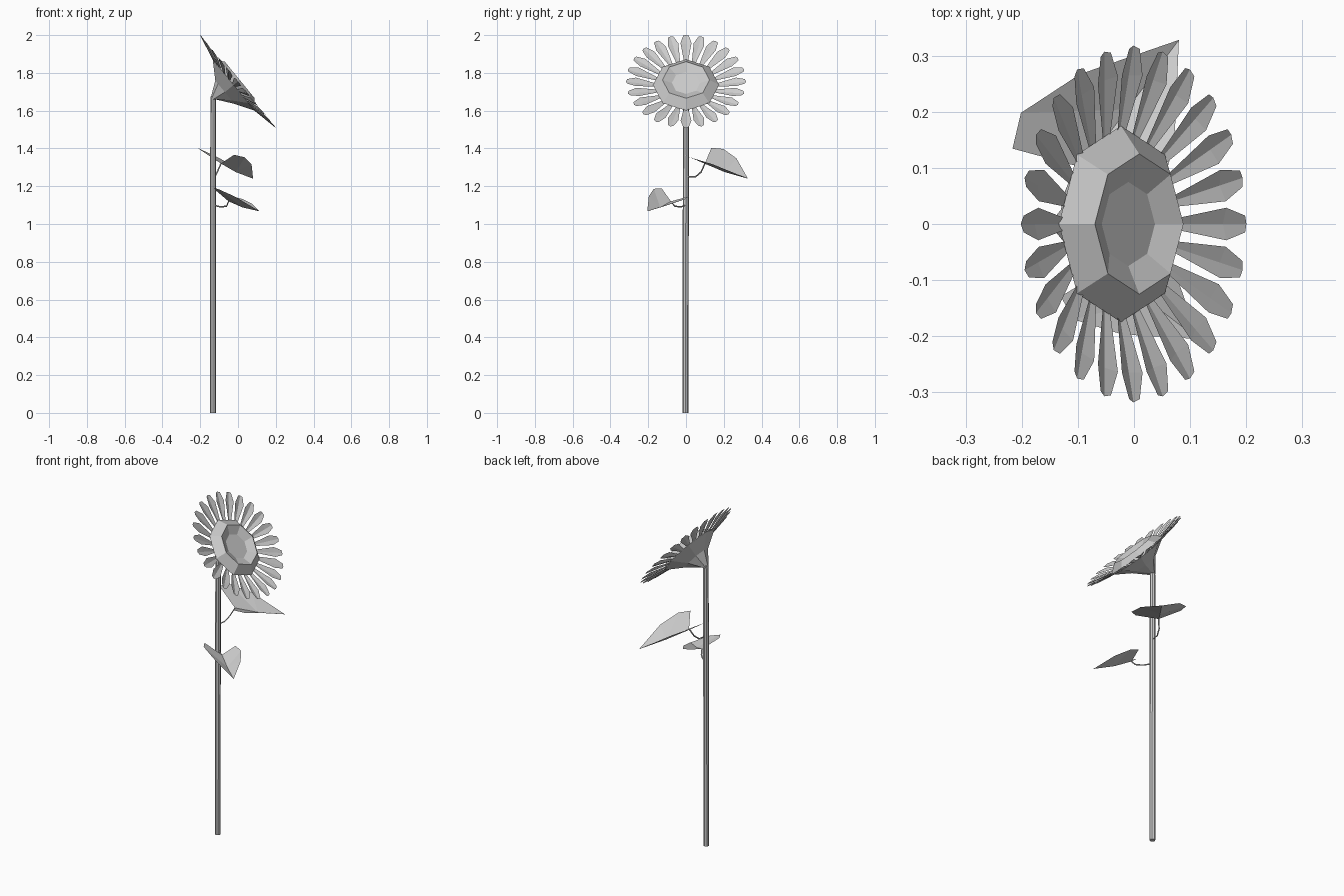
import bpy, math
from mathutils import Matrix, Vector

if "Cube" in bpy.data.objects:
    bpy.data.objects.remove(bpy.data.objects["Cube"])

TILT = math.atan2(0.49, 0.40)
HEAD = Matrix.Translation((0, 0, 1.755)) @ Matrix.Rotation(TILT, 4, 'Y')


def make(name, verts, faces):
    me = bpy.data.meshes.new(name)
    me.from_pydata([tuple(v) for v in verts], [], faces)
    me.update()
    ob = bpy.data.objects.new(name, me)
    bpy.context.collection.objects.link(ob)
    return ob


def ring(r, z, n=8, x=0.0, y=0.0):
    return [Vector((x + r * math.cos(2 * math.pi * i / n),
                    y + r * math.sin(2 * math.pi * i / n), z)) for i in range(n)]


def loft(name, rings):
    n = len(rings[0])
    verts = [v for r in rings for v in r]
    faces = [tuple(range(n))[::-1]]
    for k in range(len(rings) - 1):
        for i in range(n):
            j = (i + 1) % n
            faces.append((k * n + i, k * n + j, (k + 1) * n + j, (k + 1) * n + i))
    # shallow fan closing the last ring
    verts.append(sum(rings[-1], Vector()) / n)
    c, b = len(verts) - 1, (len(rings) - 1) * n
    faces += [(b + i, b + (i + 1) % n, c) for i in range(n)]
    return make(name, verts, faces)


# Stem
loft("stem", [ring(0.016, 0, x=-0.132, y=-0.003),
              ring(0.016, 1.2, x=-0.132, y=-0.001),
              ring(0.0145, 1.675, x=-0.131)])

# Seed head: flared back, raised rim and sunken centre
back = [[HEAD @ v for v in ring(r, z, x=x)] for r, z, x in
        [(0.08, -0.09, 0), (0.175, -0.03, 0), (0.125, 0.012, 0),
         (0.075, -0.013, 0)]]
loft("seed_head", [ring(0.0155, 1.66, x=-0.131)] + back)

# Petals: folded along a centre ridge
verts, faces = [], []
profile = [(0.15, 0.009, -0.032, -0.036), (0.265, 0.029, -0.004, -0.012),
           (0.312, 0.015, 0.001, -0.001)]
N = 24
for k in range(N):
    turn = HEAD @ Matrix.Rotation(2 * math.pi * k / N, 4, 'Z')
    b = len(verts)
    for r, w, edge, ridge in profile:
        r_mid = 0.318 if r > 0.3 else r
        for p in ((r, -w, edge), (r_mid, 0, ridge), (r, w, edge)):
            verts.append(turn @ Vector(p))
    for row in (0, 3):
        for s in (0, 1):
            a = b + row + s
            faces.append((a, a + 3, a + 4, a + 1))
make("petals", verts, faces)


# Leaves: heart-shaped blade folded upward from the midrib
def leaf(name, base, tip, scale, roll):
    base, tip = Vector(base), Vector(tip)
    t = Vector((tip.x - base.x, tip.y - base.y, 0)).normalized()
    side = Vector((t.y, -t.x, 0))
    mid = base + t * 0.13 * scale + Vector((0, 0, -0.045 * scale))
    verts = [base, mid, tip]
    for sgn in (1, -1):
        for f, s, h in [(-0.048, 0.122, 0.065), (0.012, 0.148, 0.055),
                        (0.13, 0.105, 0.012)]:
            verts.append(base + t * f * scale + side * sgn * s * scale
                         + Vector((0, 0, h * scale + roll * sgn * s * scale)))
    faces = [(0, 4, 3), (0, 1, 4), (1, 5, 4), (1, 2, 5),
             (0, 6, 7), (0, 7, 1), (1, 7, 8), (1, 8, 2)]
    return make(name, verts, faces)


leaf("upper_leaf", (-0.09, 0.10, 1.32), (0.08, 0.328, 1.24), 1.0, -0.15)
leaf("lower_leaf", (-0.05, -0.08, 1.12), (0.115, -0.205, 1.067), 0.72, 0.25)


# Leaf stalks
def stalk(name, pts):
    cu = bpy.data.curves.new(name, 'CURVE')
    cu.dimensions = '3D'
    cu.bevel_depth = 0.004
    cu.bevel_resolution = 0
    cu.use_fill_caps = True
    sp = cu.splines.new('POLY')
    sp.points.add(len(pts) - 1)
    for p, co in zip(sp.points, pts):
        p.co = (*co, 1)
    bpy.context.collection.objects.link(bpy.data.objects.new(name, cu))


stalk("upper_stalk", [(-0.13, 0.0, 1.25), (-0.122, 0.05, 1.25),
                      (-0.11, 0.08, 1.275), (-0.09, 0.10, 1.32)])
stalk("lower_stalk", [(-0.13, 0.0, 1.10), (-0.09, -0.03, 1.09),
                      (-0.06, -0.06, 1.095), (-0.05, -0.08, 1.12)])
